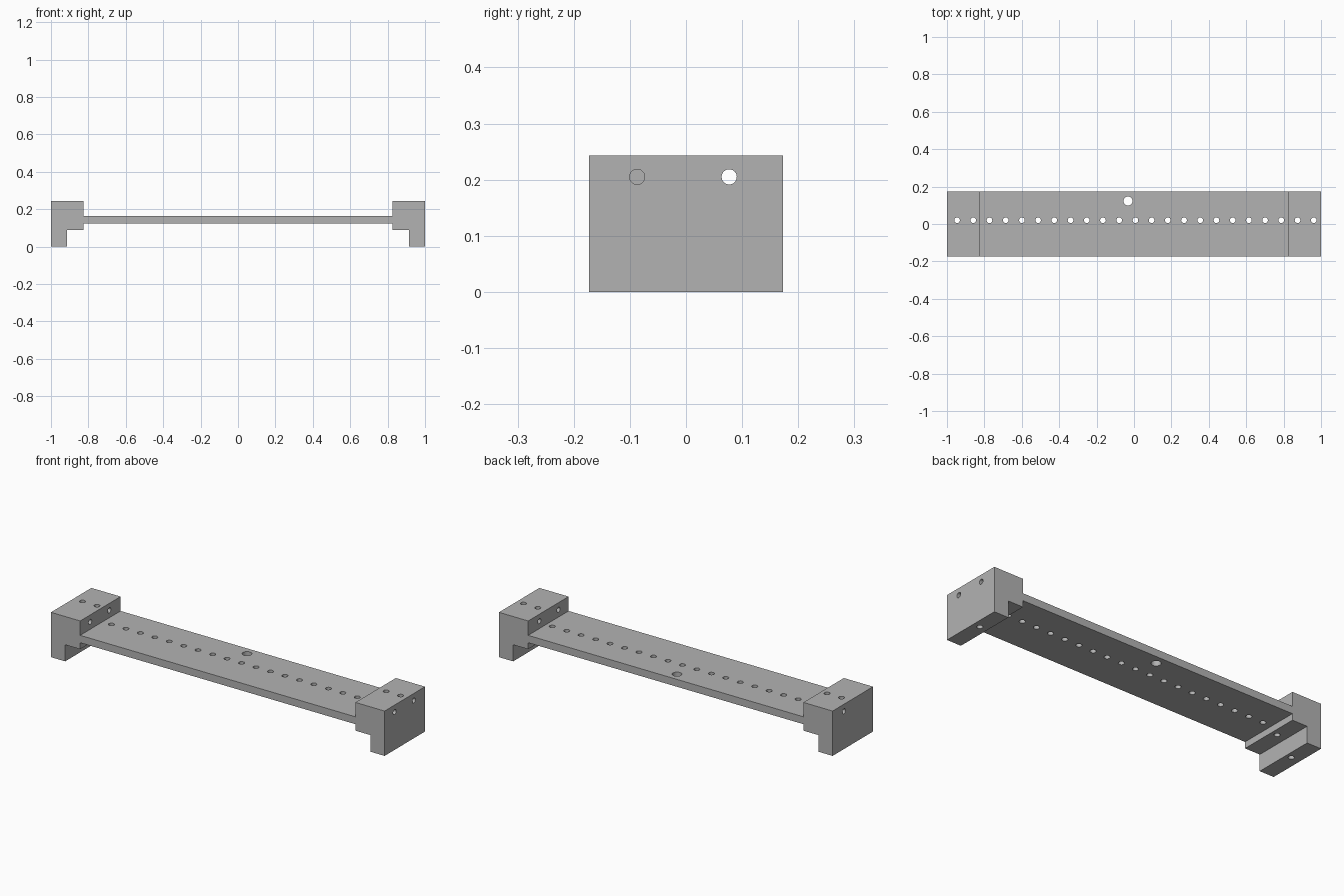
import bpy, bmesh
from math import pi, radians
from mathutils import Matrix, Vector

cube = bpy.data.objects.get("Cube")
if cube:
    bpy.data.objects.remove(cube, do_unlink=True)

HALF_DEPTH = 0.173
TOP = 0.243

grey = bpy.data.materials.new("plain_grey")
grey.use_nodes = True
colour = (0.45, 0.45, 0.45, 1)
grey.diffuse_color = colour
grey.node_tree.nodes["Principled BSDF"].inputs["Base Color"].default_value = colour


def make_object(name, bm):
    mesh = bpy.data.meshes.new(name)
    bmesh.ops.recalc_face_normals(bm, faces=bm.faces)
    bm.to_mesh(mesh)
    bm.free()
    mesh.materials.append(grey)
    obj = bpy.data.objects.new(name, mesh)
    bpy.context.collection.objects.link(obj)
    return obj


def add_drill(bm, start, end, radius):
    """Add a closed cylinder running between two points."""
    a, b = Vector(start), Vector(end)
    turn = (b - a).to_track_quat('Z', 'Y').to_matrix().to_4x4()
    bmesh.ops.create_cone(bm, cap_ends=True, segments=32, radius1=radius, radius2=radius,
                          depth=(b - a).length,
                          matrix=Matrix.Translation((a + b) / 2) @ turn)


# Bridge: stepped end blocks with legs, joined by a thin deck, extruded front to back
half = [(0.825, 0.125), (0.825, 0.09), (0.915, 0.09), (0.915, 0),
        (1, 0), (1, TOP), (0.825, TOP), (0.825, 0.165)]
outline = half + [(-x, z) for x, z in reversed(half)]
bm = bmesh.new()
face = bm.faces.new([bm.verts.new((x, -HALF_DEPTH, z)) for x, z in outline])
extruded = bmesh.ops.extrude_face_region(bm, geom=[face])["geom"]
bmesh.ops.translate(bm, vec=(0, 2 * HALF_DEPTH, 0),
                    verts=[v for v in extruded if isinstance(v, bmesh.types.BMVert)])
bridge = make_object("drilled_bridge", bm)

# Row of vertical holes along the whole length
bm = bmesh.new()
count = 23
for i in range(count):
    x = -0.946 + i * 1.907 / (count - 1)
    add_drill(bm, (x, 0.02, -0.1), (x, 0.02, 0.4), 0.015)

# Larger hole in the deck
add_drill(bm, (-0.032, 0.123, 0), (-0.032, 0.123, 0.3), 0.024)

# Lengthwise holes: one through both blocks, one ending blind in the right block
add_drill(bm, (-1.1, 0.077, 0.205), (1.1, 0.077, 0.205), 0.0135)
add_drill(bm, (-0.93, -0.087, 0.205), (1.1, -0.087, 0.205), 0.0135)
drills = make_object("hole_cutters", bm)
drills.hide_render = True

# Cut the holes and keep the result
cut = bridge.modifiers.new("holes", 'BOOLEAN')
cut.operation = 'DIFFERENCE'
cut.solver = 'EXACT'
cut.object = drills
bpy.context.view_layer.update()
graph = bpy.context.evaluated_depsgraph_get()
drilled = bpy.data.meshes.new_from_object(bridge.evaluated_get(graph))
bridge.modifiers.clear()
bridge.data = drilled
bpy.data.objects.remove(drills, do_unlink=True)

# Smooth hole walls, sharp block edges
bpy.ops.object.select_all(action='DESELECT')
bridge.select_set(True)
bpy.context.view_layer.objects.active = bridge
bpy.ops.object.shade_smooth_by_angle(angle=radians(30))
